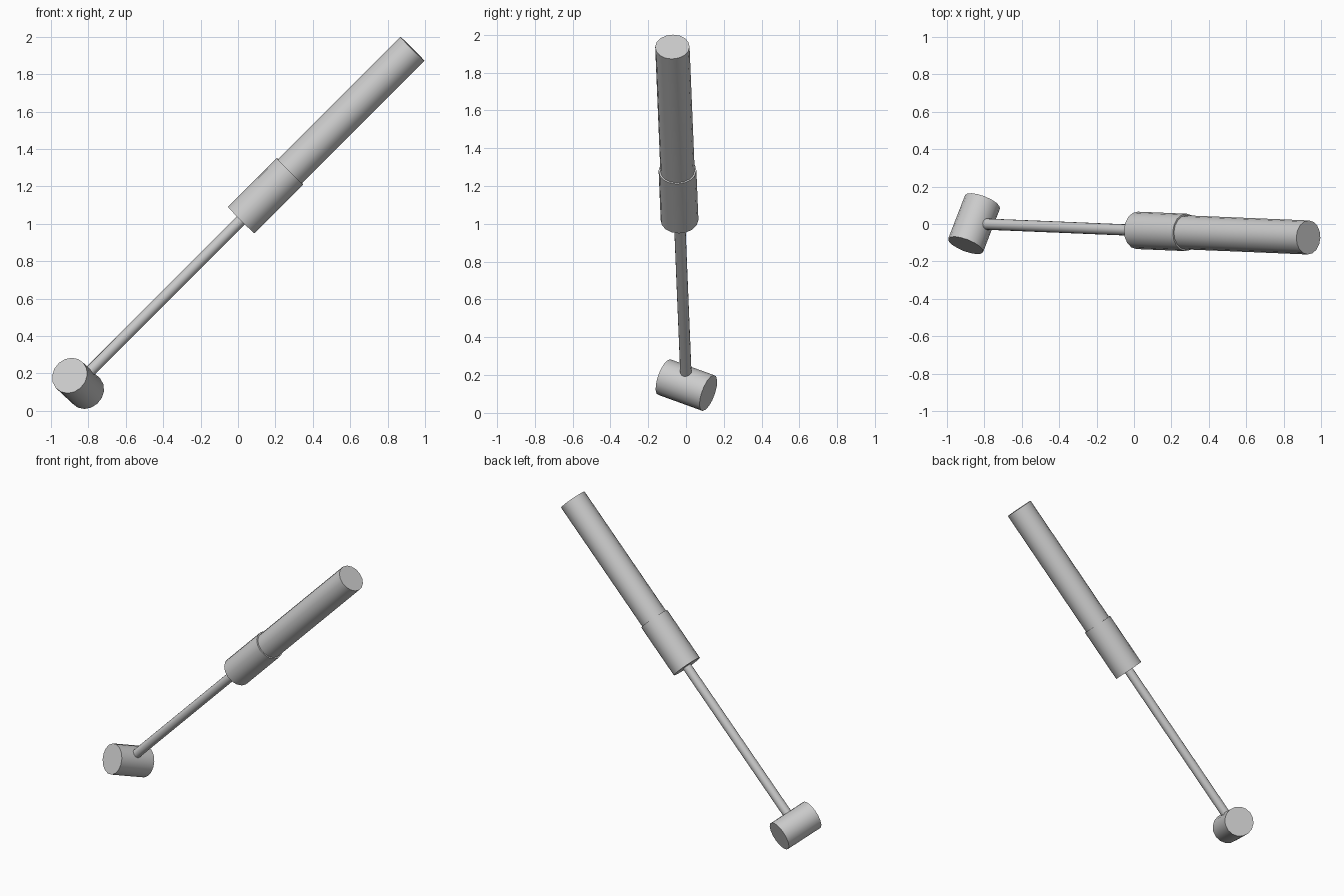
import bpy
from mathutils import Vector

cube = bpy.data.objects.get("Cube")
if cube:
    bpy.data.objects.remove(cube, do_unlink=True)

grey = bpy.data.materials.new("light_grey")
grey.use_nodes = True
colour = (0.6, 0.6, 0.6, 1)
grey.diffuse_color = colour
grey.node_tree.nodes["Principled BSDF"].inputs["Base Color"].default_value = colour

SIDES = 16


def rod_between(name, start, end, radius):
    """Capped cylinder running from start to end."""
    axis = end - start
    bpy.ops.mesh.primitive_cylinder_add(
        vertices=SIDES, radius=radius, depth=axis.length, location=(start + end) / 2)
    obj = bpy.context.object
    obj.name = name
    obj.rotation_mode = 'QUATERNION'
    obj.rotation_quaternion = axis.to_track_quat('Z', 'Y')
    obj.data.materials.append(grey)
    bpy.ops.object.shade_smooth_by_angle(angle=0.6)
    return obj


# Main axis from the pivot up to the free end
pivot = Vector((-0.855, 0.002, 0.147))
tip = Vector((0.932, -0.072, 1.936))


def along(t):
    return pivot.lerp(tip, t)


# Cross cylinder at the lower end
half_pin = Vector((0.045, 0.116, -0.042))
rod_between("pivot_barrel", pivot - half_pin, pivot + half_pin, 0.1)

# Thin rod, wider collar and long outer tube
rod_between("piston_rod", pivot, along(0.52), 0.03)
rod_between("collar", along(0.488), along(0.634), 0.1)
rod_between("outer_tube", along(0.6), tip, 0.091)
